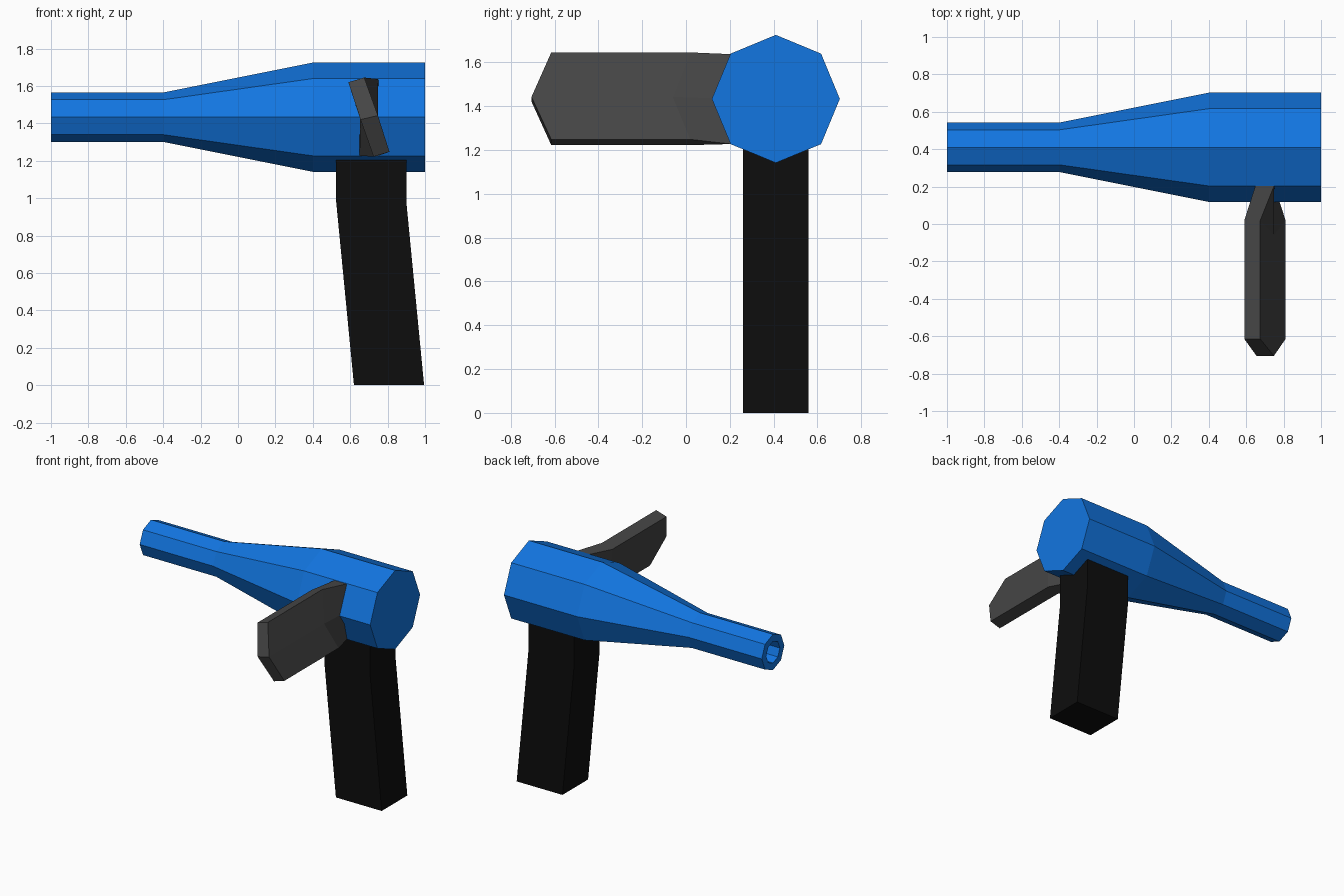
import bpy, bmesh, math

if "Cube" in bpy.data.objects:
    bpy.data.objects.remove(bpy.data.objects["Cube"])


def loft(name, rings, color):
    """Skin matching rings of points and cap both ends."""
    bm = bmesh.new()
    loops = [[bm.verts.new(p) for p in ring] for ring in rings]
    n = len(loops[0])
    for a, b in zip(loops, loops[1:]):
        for i in range(n):
            j = (i + 1) % n
            bm.faces.new((a[i], a[j], b[j], b[i]))
    bm.faces.new(loops[0])
    bm.faces.new(loops[-1])
    bmesh.ops.recalc_face_normals(bm, faces=bm.faces)
    mesh = bpy.data.meshes.new(name)
    bm.to_mesh(mesh)
    bm.free()
    mat = bpy.data.materials.new(name + "_paint")
    mat.diffuse_color = (*color, 1)
    mat.use_nodes = True
    mat.node_tree.nodes["Principled BSDF"].inputs["Base Color"].default_value = mat.diffuse_color
    mesh.materials.append(mat)
    obj = bpy.data.objects.new(name, mesh)
    bpy.context.collection.objects.link(obj)
    return obj


def octagon(x, r, y=0.41, z=1.433):
    return [(x, y + r * math.cos(k * math.pi / 4), z + r * math.sin(k * math.pi / 4))
            for k in range(8)]


# Barrel: octagonal tube from rear cap to the hollow muzzle
barrel = [(1.0, 0.292), (0.4, 0.292), (-0.4, 0.132), (-1.0, 0.132),
          (-1.0, 0.08), (-0.8, 0.08)]
loft("barrel", [octagon(x, r) for x, r in barrel], (0.006, 0.18, 0.75))

# Grip: square post that rakes backward below the neck
grip = [(0.62, 0.0), (0.525, 0.98), (0.525, 1.21)]
loft("grip", [[(x, 0.26, z), (x + 0.375, 0.26, z), (x + 0.375, 0.56, z), (x, 0.56, z)]
              for x, z in grip], (0.004, 0.004, 0.004))

# Side magazine: tilted plate with a pointed end, twisting upright at the barrel.
# Each ring runs along one edge line: outer end, bend, root, on both faces.
rows = [  # left x, z; right x, z; bend y; tip y; root z
    (0.59, 1.62, 0.675, 1.645, 0.02, -0.615, 1.637),
    (0.655, 1.42, 0.748, 1.442, -0.06, -0.705, 1.433),
    (0.725, 1.222, 0.81, 1.248, 0.02, -0.615, 1.227),
]
rings = [[(xl, tip, zl), (xl, bend, zl), (0.65, 0.207, zr0),
          (0.75, 0.207, zr0), (xr, bend, zr), (xr, tip, zr)]
         for xl, zl, xr, zr, bend, tip, zr0 in rows]
loft("side_magazine", rings, (0.06, 0.06, 0.06))
